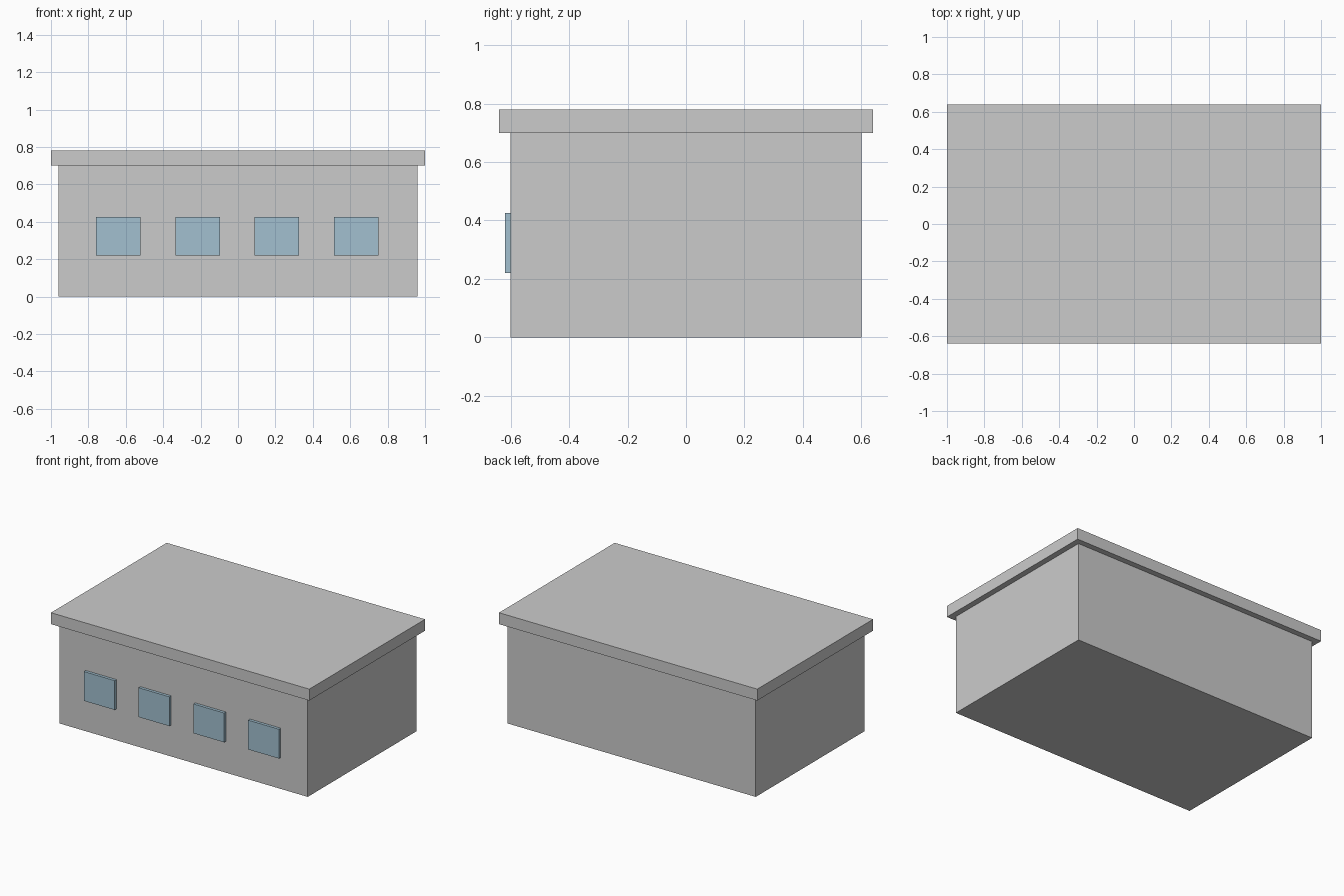
import bpy

if "Cube" in bpy.data.objects:
    bpy.data.objects.remove(bpy.data.objects["Cube"])


def material(name, color):
    mat = bpy.data.materials.new(name)
    mat.diffuse_color = (*color, 1.0)
    mat.use_nodes = True
    mat.node_tree.nodes["Principled BSDF"].inputs["Base Color"].default_value = mat.diffuse_color
    return mat


def box(name, x, y, z, mat=None):
    """Axis-aligned box from (min, max) ranges."""
    ranges = (x, y, z)
    bpy.ops.mesh.primitive_cube_add(size=1, location=[(a + b) / 2 for a, b in ranges])
    obj = bpy.context.object
    obj.name = name
    obj.scale = [b - a for a, b in ranges]
    bpy.ops.object.transform_apply(location=False, rotation=False, scale=True)
    if mat:
        obj.data.materials.append(mat)
    return obj


roof_mat = material("roof_grey", (0.68, 0.67, 0.70))
glass_mat = material("window_blue", (0.36, 0.53, 0.63))

# Main building block
box("walls", (-0.96, 0.96), (-0.60, 0.60), (0.0, 0.70))

# Overhanging flat roof slab
box("roof", (-1.0, 1.0), (-0.64, 0.64), (0.70, 0.78), roof_mat)

# Row of windows on the front wall
for i in range(4):
    cx = -0.64 + 0.424 * i
    box(f"window_{i + 1}", (cx - 0.119, cx + 0.119), (-0.62, -0.60), (0.22, 0.425), glass_mat)
